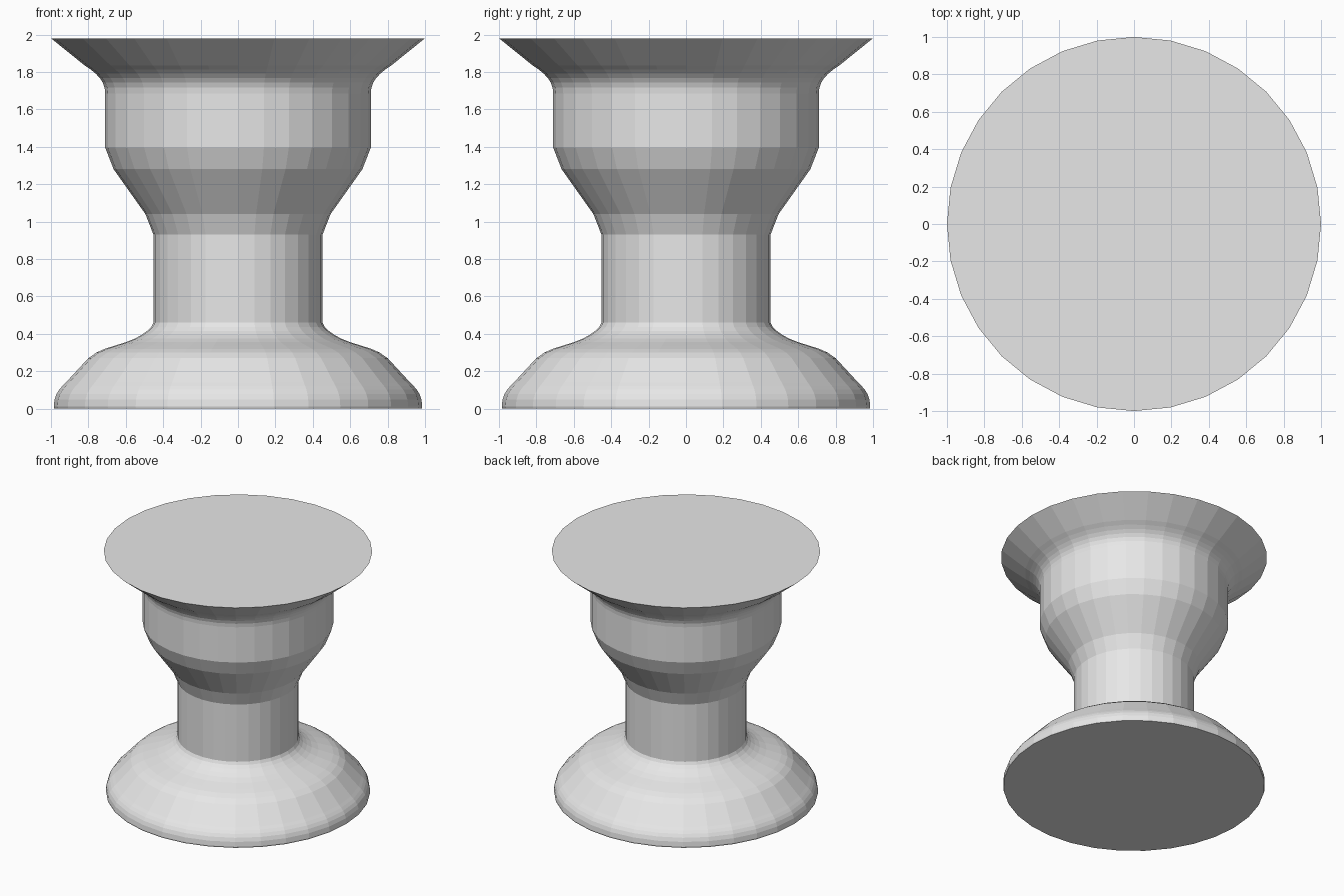
import bpy, bmesh, math
from mathutils import Vector, geometry

cube = bpy.data.objects.get("Cube")
if cube:
    bpy.data.objects.remove(cube, do_unlink=True)

SIDES = 32

# Plain grey finish
grey = bpy.data.materials.new("light_grey")
grey.use_nodes = True
grey.diffuse_color = (0.8, 0.8, 0.8, 1)
grey.node_tree.nodes["Principled BSDF"].inputs["Base Color"].default_value = (0.8, 0.8, 0.8, 1)


def curve(start, h1, h2, end, steps):
    """Points (radius, height) along a bezier, both ends included."""
    pts = [Vector((p[0], p[1], 0)) for p in (start, h1, h2, end)]
    return [(p.x, p.y) for p in geometry.interpolate_bezier(*pts, steps)]


# Profile from the floor up, as (radius, height)
rounded_foot = curve((0.985, 0.01), (0.985, 0.08), (0.95, 0.11), (0.92, 0.14), 6)
foot_shoulder = curve((0.80, 0.27), (0.74, 0.32), (0.69, 0.325), (0.60, 0.355), 5)
foot_neck = curve((0.55, 0.375), (0.50, 0.40), (0.46, 0.43), (0.452, 0.46), 5)
bowl = [(0.452, 0.93), (0.495, 1.04), (0.665, 1.28), (0.71, 1.395)]
rim_flare = curve((0.71, 1.685), (0.71, 1.75), (0.75, 1.79), (0.82, 1.835), 7)
profile = ([(0.982, 0)] + rounded_foot + foot_shoulder + foot_neck
           + bowl + rim_flare + [(1, 1.98)])

# Turn the profile into a closed pedestal
bm = bmesh.new()
rings = []
for radius, height in profile:
    angles = [math.tau * i / SIDES for i in range(SIDES)]
    rings.append([bm.verts.new((radius * math.cos(a), radius * math.sin(a), height))
                  for a in angles])
for low, high in zip(rings, rings[1:]):
    for i in range(SIDES):
        j = (i + 1) % SIDES
        bm.faces.new((low[i], low[j], high[j], high[i]))
bm.faces.new(rings[0][::-1])
bm.faces.new(rings[-1])

mesh = bpy.data.meshes.new("pedestal")
bm.to_mesh(mesh)
bm.free()
mesh.materials.append(grey)
bpy.context.collection.objects.link(bpy.data.objects.new("pedestal", mesh))
